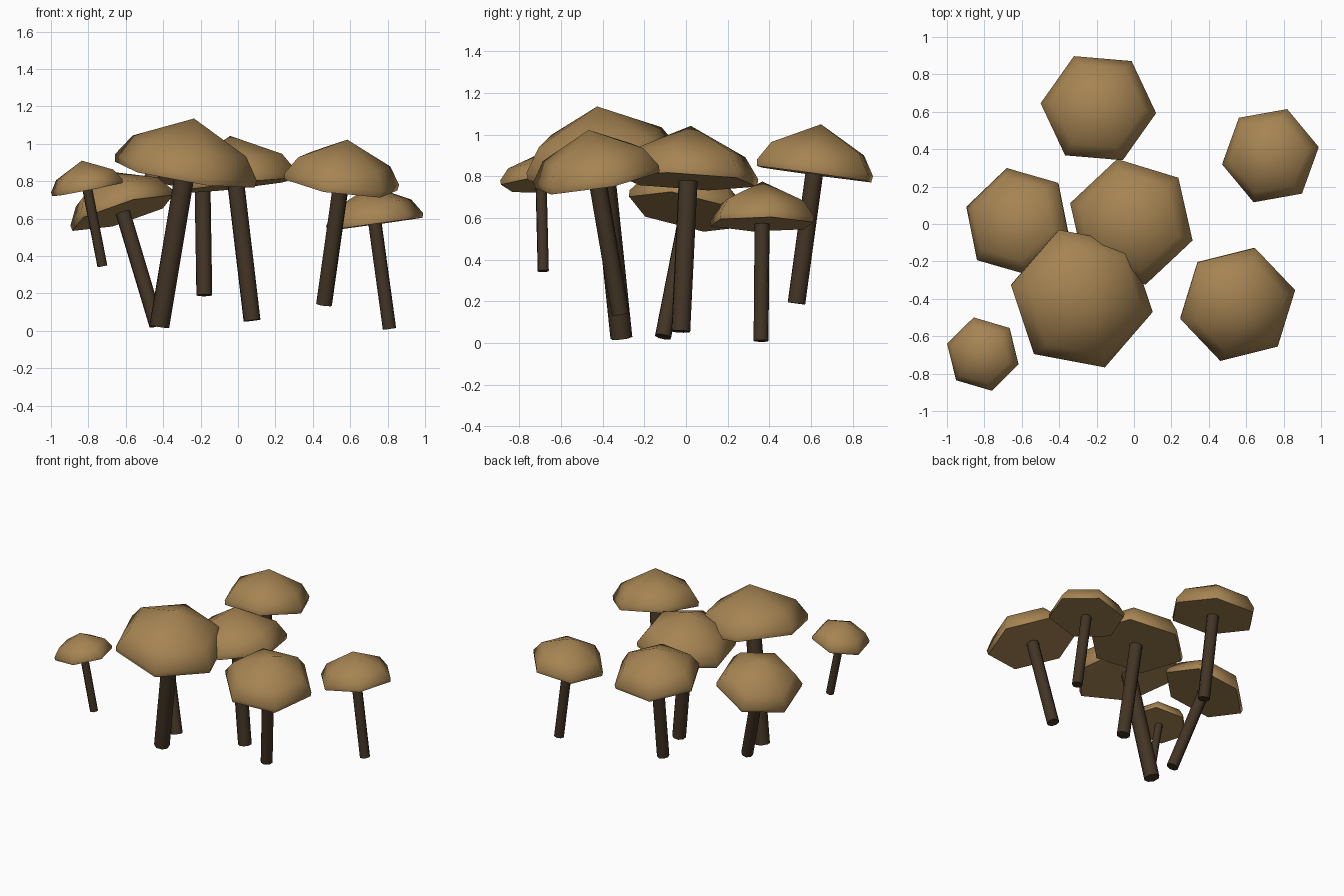
import bpy, bmesh, math
from mathutils import Vector, Matrix

if "Cube" in bpy.data.objects:
    bpy.data.objects.remove(bpy.data.objects["Cube"])


def material(name, rgb):
    m = bpy.data.materials.new(name)
    m.diffuse_color = (*rgb, 1)
    m.use_nodes = True
    m.node_tree.nodes["Principled BSDF"].inputs["Base Color"].default_value = m.diffuse_color
    return m


CAP = material("cap_tan", (0.38, 0.23, 0.085))
STEM = material("stem_brown", (0.055, 0.035, 0.018))


def lathe(name, profile, sides, yaw, matrix, mat, sharp):
    """Revolve (radius, height) points; a zero radius becomes an apex."""
    bm = bmesh.new()
    rings = []
    for r, z in profile:
        n = sides if r > 0 else 1
        rings.append([bm.verts.new((r * math.cos(yaw + math.tau * i / n),
                                    r * math.sin(yaw + math.tau * i / n), z))
                      for i in range(n)])
    for a, b in zip(rings, rings[1:]):
        for i in range(sides):
            j = (i + 1) % sides
            if len(b) == 1:
                bm.faces.new((a[i], a[j], b[0]))
            else:
                bm.faces.new((a[i], a[j], b[j], b[i]))
    for ring in (rings[0], rings[-1]):
        if len(ring) > 1:
            bm.faces.new(ring)
    bmesh.ops.recalc_face_normals(bm, faces=bm.faces)
    bm.transform(matrix)
    me = bpy.data.meshes.new(name)
    bm.to_mesh(me)
    bm.free()
    ob = bpy.data.objects.new(name, me)
    bpy.context.collection.objects.link(ob)
    me.materials.append(mat)
    bpy.ops.object.select_all(action='DESELECT')
    ob.select_set(True)
    bpy.context.view_layer.objects.active = ob
    bpy.ops.object.shade_smooth_by_angle(angle=math.radians(sharp))


def mushroom(i, foot, top, R, yaw):
    foot, top = Vector(foot), Vector(top)
    axis = top - foot
    rot = Vector((0, 0, 1)).rotation_difference(axis).to_matrix().to_4x4()
    yaw = math.radians(yaw)
    H = 0.78 * R
    # leaning stem
    s = 0.137 * R
    lathe(f"stem_{i}", [(s, 0), (s, axis.length + 0.1 * H)], 8, yaw,
          Matrix.Translation(foot) @ rot, STEM, 65)
    # six-sided cap, square to the stem
    lathe(f"cap_{i}", [(0.985 * R, 0), (R, 0.13 * H), (0.8 * R, 0.51 * H), (0, H)],
          6, yaw, Matrix.Translation(top) @ rot, CAP, 65)


# foot, centre of cap underside, cap radius, turn
MUSHROOMS = [
    ((-0.18, 0.53, 0.19), (-0.19, 0.615, 0.81), 0.31, -5),
    ((0.81, 0.36, 0.01), (0.733, 0.365, 0.57), 0.265, 10),
    ((0.46, -0.315, 0.14), (0.55, -0.425, 0.78), 0.318, 13.5),
    ((0.075, -0.025, 0.055), (-0.01, 0.01, 0.775), 0.345, -17),
    ((-0.435, -0.11, 0.03), (-0.615, 0.008, 0.63), 0.30, -17),
    ((-0.42, -0.31, 0.025), (-0.285, -0.395, 0.835), 0.392, -11),
    ((-0.725, -0.685, 0.345), (-0.805, -0.695, 0.755), 0.202, -16),
]
for i, m in enumerate(MUSHROOMS, 1):
    mushroom(i, *m)
